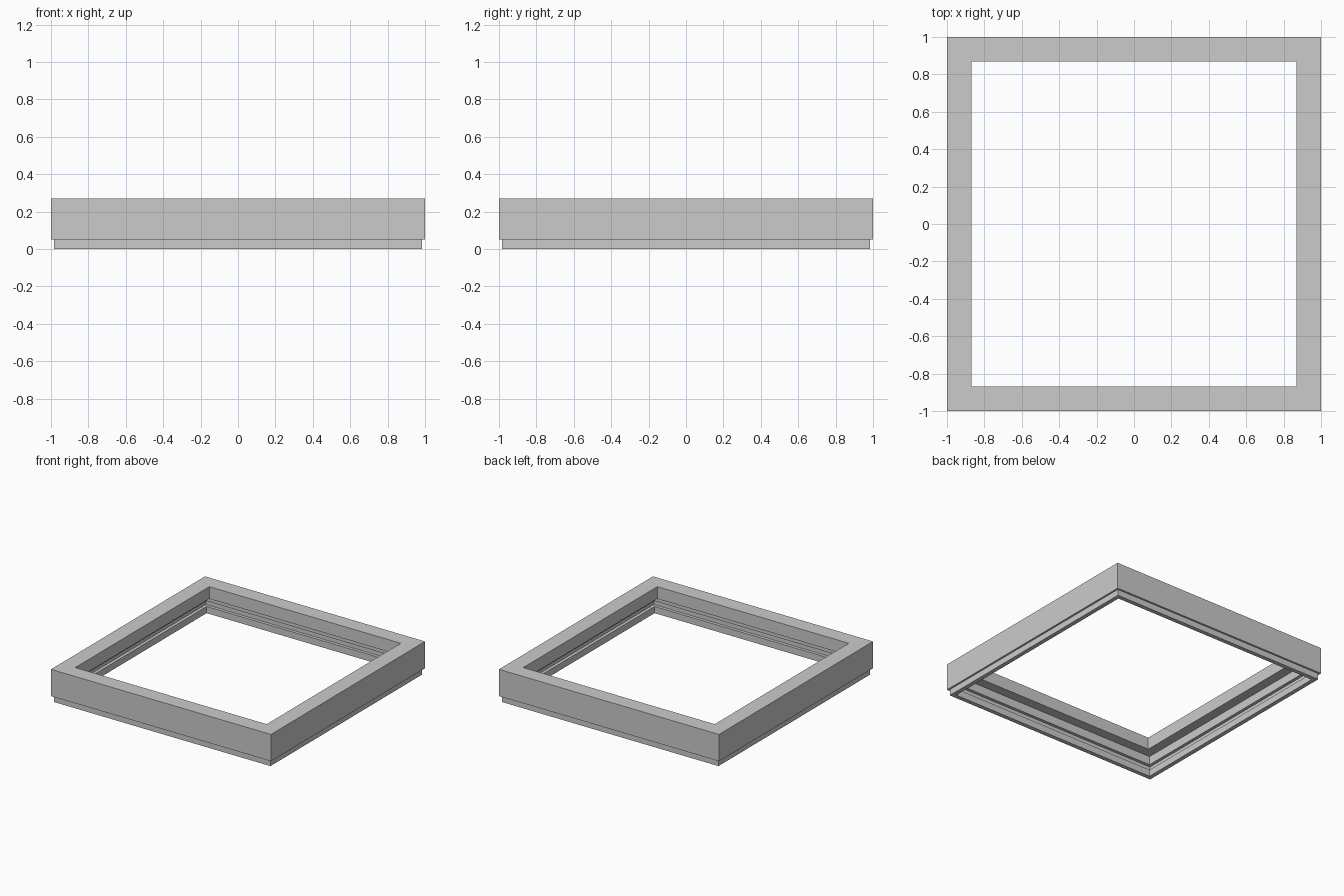
import bpy
import bmesh

cube = bpy.data.objects.get("Cube")
if cube:
    bpy.data.objects.remove(cube, do_unlink=True)

grey = bpy.data.materials.new("plain_grey")
grey.use_nodes = True
colour = (0.6, 0.6, 0.6, 1)
grey.diffuse_color = colour
grey.node_tree.nodes["Principled BSDF"].inputs["Base Color"].default_value = colour

# Cross-section of the frame as (half width, height), from the outer top edge
profile = [
    (1.0, 0.27), (1.0, 0.05),                  # outer wall
    (0.985, 0.05), (0.985, 0.0),               # recessed foot
    (0.95, 0.0), (0.95, 0.055),                # inner lip
    (0.975, 0.055), (0.975, 0.1),              # groove
    (0.95, 0.1), (0.95, 0.17),                 # inner step
    (0.87, 0.17), (0.87, 0.27),                # overhanging rim
]


def square_sweep(name, section, material):
    """Sweep a closed section around a mitred square."""
    bm = bmesh.new()
    corners = [(1, 1), (-1, 1), (-1, -1), (1, -1)]
    rings = [[bm.verts.new((sx * r, sy * r, z)) for r, z in section]
             for sx, sy in corners]
    n = len(section)
    for i, ring in enumerate(rings):
        after = rings[(i + 1) % 4]
        for j in range(n):
            k = (j + 1) % n
            bm.faces.new((ring[j], after[j], after[k], ring[k]))
    bmesh.ops.recalc_face_normals(bm, faces=bm.faces)
    mesh = bpy.data.meshes.new(name)
    bm.to_mesh(mesh)
    bm.free()
    mesh.materials.append(material)
    obj = bpy.data.objects.new(name, mesh)
    bpy.context.collection.objects.link(obj)
    return obj


square_sweep("square_frame", profile, grey)
